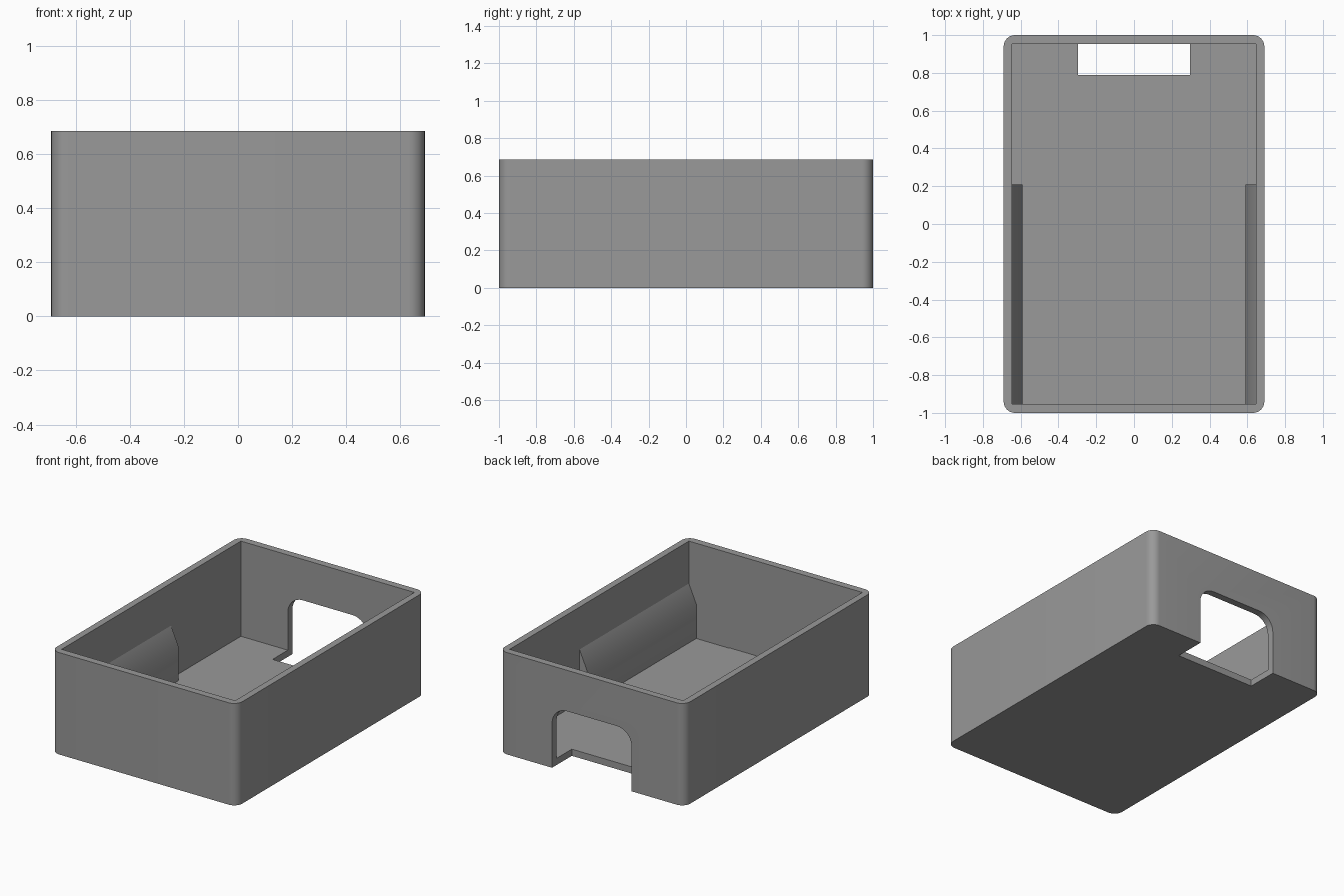
import bpy, bmesh, math
from mathutils import Vector

if "Cube" in bpy.data.objects:
    bpy.data.objects.remove(bpy.data.objects["Cube"])

W, L, H = 0.69, 1.0, 0.685        # outer half width, half length, height
IW, IL, FLOOR = 0.645, 0.952, 0.045  # inner half sizes, floor height

grey = bpy.data.materials.new("plain grey")
grey.diffuse_color = (0.32, 0.32, 0.32, 1)
grey.use_nodes = True
grey.node_tree.nodes["Principled BSDF"].inputs["Base Color"].default_value = grey.diffuse_color


def prism(name, profile, offset):
    """Extrude a closed 3D profile along an offset vector."""
    bm = bmesh.new()
    face = bm.faces.new([bm.verts.new(p) for p in profile])
    new = bmesh.ops.extrude_face_region(bm, geom=[face])["geom"]
    verts = [v for v in new if isinstance(v, bmesh.types.BMVert)]
    bmesh.ops.translate(bm, verts=verts, vec=Vector(offset))
    bmesh.ops.recalc_face_normals(bm, faces=bm.faces)
    mesh = bpy.data.meshes.new(name)
    bm.to_mesh(mesh)
    bm.free()
    mesh.materials.append(grey)
    obj = bpy.data.objects.new(name, mesh)
    bpy.context.collection.objects.link(obj)
    return obj


def arc(cx, cy, r, start, steps=8):
    """Quarter circle, counter-clockwise from the start angle."""
    angles = [math.radians(start + 90 * i / steps) for i in range(steps + 1)]
    return [(cx + r * math.cos(a), cy + r * math.sin(a)) for a in angles]


def activate(obj):
    bpy.ops.object.select_all(action='DESELECT')
    obj.select_set(True)
    bpy.context.view_layer.objects.active = obj


def cut(obj, cutter):
    mod = obj.modifiers.new("cut", 'BOOLEAN')
    mod.operation = 'DIFFERENCE'
    mod.solver = 'EXACT'
    mod.object = cutter
    activate(obj)
    bpy.ops.object.modifier_apply(modifier=mod.name)
    bpy.data.objects.remove(cutter)


def rect(w, y0, y1, z):
    return [(-w, y0, z), (w, y0, z), (w, y1, z), (-w, y1, z)]


# Open tray with rounded upright corners
r = 0.06
outline = (arc(W - r, L - r, r, 0) + arc(r - W, L - r, r, 90)
           + arc(r - W, r - L, r, 180) + arc(W - r, r - L, r, 270))
tray = prism("tray", [(x, y, 0) for x, y in outline], (0, 0, H))
cut(tray, prism("cavity_cutter", rect(IW, -IL, IL, FLOOR), (0, 0, 1)))

# Arched opening through the back wall and the floor's edge
ow, top, ar = 0.296, 0.41, 0.11
arch = ([(-ow, -0.1), (ow, -0.1)] + arc(ow - ar, top - ar, ar, 0)
        + arc(ar - ow, top - ar, ar, 90))
cut(tray, prism("opening_cutter", [(x, 0.79, z) for x, z in arch], (0, 0.4, 0)))

# Chamfered ledges along both side walls
ledges = []
for side, label in ((-1, "left"), (1, "right")):
    section = [(IW + 0.01, 0.035), (0.59, 0.035), (0.59, 0.275),
               (IW, 0.40), (IW + 0.01, 0.40)]
    ledges.append(prism(label + "_ledge",
                        [(side * x, -IL - 0.01, z) for x, z in section],
                        (0, IL + 0.01 + 0.21, 0)))

# Thin panel on the floor
panel = prism("floor_panel", rect(0.34, -IL, 0.12, FLOOR - 0.002), (0, 0, 0.005))

for obj in [tray, panel] + ledges:
    activate(obj)
    bpy.ops.object.shade_smooth_by_angle(angle=math.radians(30))
